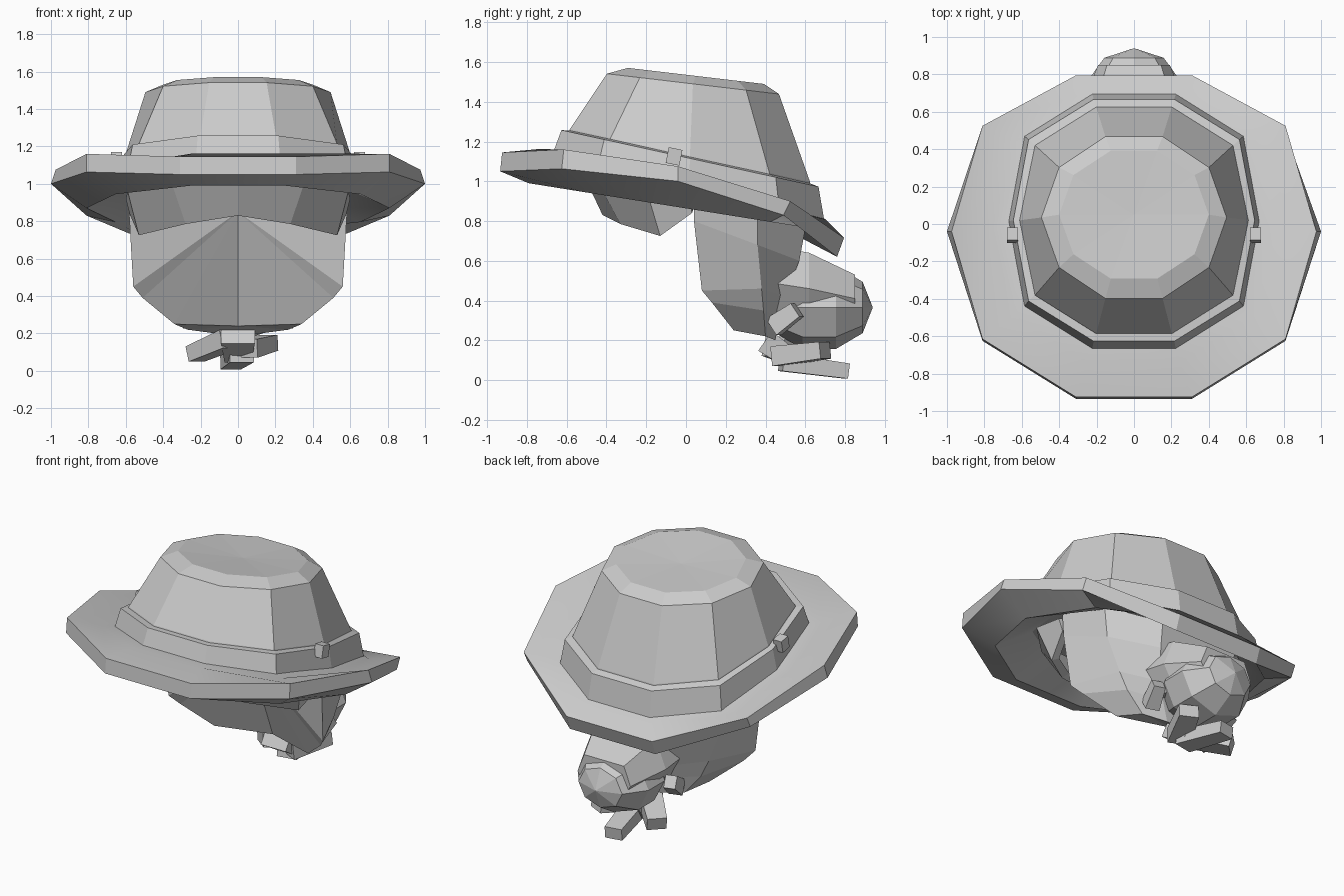
import bpy, bmesh, math
from mathutils import Vector

cube = bpy.data.objects.get("Cube")
if cube:
    bpy.data.objects.remove(cube)

grey = bpy.data.materials.new("plain grey")
grey.use_nodes = True
GREY = (0.6, 0.6, 0.6, 1)
grey.diffuse_color = GREY
grey.node_tree.nodes["Principled BSDF"].inputs["Base Color"].default_value = GREY


def finish(bm, name, smooth=False):
    bmesh.ops.recalc_face_normals(bm, faces=bm.faces)
    mesh = bpy.data.meshes.new(name)
    bm.to_mesh(mesh)
    bm.free()
    mesh.materials.append(grey)
    ob = bpy.data.objects.new(name, mesh)
    bpy.context.collection.objects.link(ob)
    if smooth:
        bpy.ops.object.select_all(action='DESELECT')
        ob.select_set(True)
        bpy.context.view_layer.objects.active = ob
        bpy.ops.object.shade_smooth_by_angle(angle=math.radians(25))
    return ob


def tilted_ring(rx, ry, y0, z0, slope, full=1.0):
    """Ten-sided ring that leans down towards the back; full widens its diagonals."""
    pts = []
    for k in range(10):
        a = math.radians(36 * k)
        y = ry * math.sin(a)
        wide = full if k % 5 in (1, 4) else 1
        if abs(math.sin(a)) < .9:
            y *= wide
            x = rx * math.cos(a) * wide
        else:
            x = rx * math.cos(a) * full
        pts.append((x, y0 + y, z0 - slope * y))
    return pts


def mirror_ring(half):
    """Ten-sided ring from (x, y, z) corners ordered front to back on one side."""
    f2, f1, s, b1, b2 = half
    m = lambda p: (-p[0], p[1], p[2])
    return [s, b1, b2, m(b2), m(b1), m(s), m(f1), m(f2), f2, f1]


def loft(bm, rings, closed=True, cap_first=False, cap_last=False):
    rows = [[bm.verts.new(p) for p in r] for r in rings]
    n = len(rows[0])
    for a, b in zip(rows, rows[1:]):
        for i in range(n if closed else n - 1):
            j = (i + 1) % n
            bm.faces.new((a[i], a[j], b[j], b[i]))
    if cap_first:
        bm.faces.new(rows[0])
    if cap_last:
        bm.faces.new(rows[-1])
    return rows


# Brim: curved top, upright rim, sloping underside
bm = bmesh.new()
rim_top = mirror_ring([(.31, -.925, 1.145), (.81, -.615, 1.16), (.975, -.04, 1.075),
                       (.81, .525, .9), (.31, .795, .715)])
rim_low = mirror_ring([(.31, -.935, 1.05), (.81, -.625, 1.063), (1, -.04, 1.0),
                       (.81, .49, .83), (.31, .76, .62)])
loft(bm, [tilted_ring(.62, .64, .01, .99, .256, 1.07),
          tilted_ring(.76, .76, -.02, .985, .245, 1.04),
          rim_top, rim_low,
          tilted_ring(.81, .79, -.04, .87, .16),
          tilted_ring(.62, .6, .01, .95, .22)], cap_last=True)
finish(bm, "hat_brim", True)

# Crown with bevelled, slightly sunken top
bm = bmesh.new()
rows = loft(bm, [tilted_ring(.64, .67, .015, .98, .256, 1.08),
                 tilted_ring(.61, .635, .02, 1.13, .22, 1.07),
                 tilted_ring(.495, .455, .035, 1.49, .118),
                 tilted_ring(.4, .36, .05, 1.53, .118)])
centre = bm.verts.new((0, .05, 1.515))
top = rows[-1]
for i in range(10):
    bm.faces.new((top[i], top[(i + 1) % 10], centre))
finish(bm, "hat_crown")

# Hat band with a small clasp on each side
bm = bmesh.new()
loft(bm, [tilted_ring(.62, .65, .015, .98, .256, 1.08),
          tilted_ring(.67, .715, .015, .98, .256, 1.08),
          tilted_ring(.645, .68, .02, 1.115, .22, 1.08),
          tilted_ring(.6, .62, .02, 1.125, .22, 1.08)])
finish(bm, "hat_band")


def block(name, size, at, rot=(0, 0, 0), taper=1.0):
    bm = bmesh.new()
    bmesh.ops.create_cube(bm, size=1)
    for v in bm.verts:
        if v.co.y > 0:
            v.co.x *= taper
            v.co.z *= taper
        v.co = Vector(a * b for a, b in zip(v.co, size))
    ob = finish(bm, name)
    ob.location = at
    ob.rotation_euler = rot
    return ob


for side, label in ((1, "left"), (-1, "right")):
    block(label + "_band_clasp", (.06, .07, .08), (side * .65, -.06, 1.125), (-.2, 0, 0))

# Fringe below the front of the hat
bm = bmesh.new()
upper = [(0, -.5, 1.0), (.35, -.44, .99), (.59, -.2, .96), (.6, .02, .92)]
lower = [(0, -.42, .83), (.28, -.33, .785), (.53, -.13, .725), (.58, .03, .84)]
wrap = lambda r: [(-x, y, z) for x, y, z in r[:0:-1]] + r
loft(bm, [wrap(upper), wrap(lower)], closed=False)
fringe = finish(bm, "fringe")
mod = fringe.modifiers.new("thickness", 'SOLIDIFY')
mod.thickness = .05
mod.offset = -1

# Back hair: wraps round the head, hollowed fan at the front
bm = bmesh.new()
wrap_back = lambda r: r + [(-x, y, z) for x, y, z in r[::-1]]
levels = [[(.59, .04, .95), (.53, .36, .88), (.28, .6, .76)],
          [(.58, .04, .8), (.51, .36, .68), (.27, .57, .6)],
          [(.56, .08, .45), (.43, .38, .46), (.22, .5, .42)],
          [(.51, .13, .39), (.38, .39, .35), (.17, .47, .32)],
          [(.34, .24, .25), (.27, .4, .22), (.12, .45, .2)]]
rows = loft(bm, [wrap_back(r) for r in levels], closed=False)
apex = bm.verts.new((0, .12, .85))
chin = bm.verts.new((0, .36, .24))
front = [r[0] for r in rows] + [chin] + [r[-1] for r in rows[::-1]]
for a, b in zip(front, front[1:]):
    bm.faces.new((a, b, apex))
for a, b in zip(rows[-1], rows[-1][1:]):
    bm.faces.new((a, b, chin))
finish(bm, "back_hair")

# Faceted bun, pointing backwards
bm = bmesh.new()
bmesh.ops.create_uvsphere(bm, u_segments=8, v_segments=5, radius=1)
for v in bm.verts:
    x, y, z = v.co
    v.co = (x * .27, .67 + z * .27, .365 + y * .22)
finish(bm, "hair_bun")

# Root of hair rising from the bun to the back of the hat
bm = bmesh.new()
loft(bm, [[(x * s, y, z + dz * s) for x, dz in
           ((.17, -.12), (.24, 0), (.18, .15), (-.18, .15), (-.24, 0), (-.17, -.12))]
          for y, z, s in ((.36, .5, 1.25), (.62, .46, 1.2), (.85, .41, .8))],
     cap_first=True, cap_last=True)
finish(bm, "bun_root")

# Tie around the bun: side loops, knot and hanging ends
for side, label in ((1, "left"), (-1, "right")):
    block(label + "_tie_loop", (.09, .15, .1), (side * .26, .5, .31), (.6, 0, side * -.3), .8)


def tie_end(name, start, end, width, depth):
    s, e = Vector(start), Vector(end)
    d = e - s
    ob = block(name, (width, d.length, depth), (s + e) / 2, taper=.85)
    ob.rotation_euler = d.to_track_quat('Y', 'Z').to_euler()


tie_end("middle_tie_end", (.02, .48, .09), (-.04, .81, .045), .13, .09)
tie_end("right_tie_end", (-.04, .44, .17), (-.23, .63, .09), .14, .1)
tie_end("left_tie_end", (.04, .46, .12), (.16, .7, .15), .14, .1)
block("tie_knot", (.18, .2, .12), (0, .48, .14), (-.6, 0, 0), .8)
